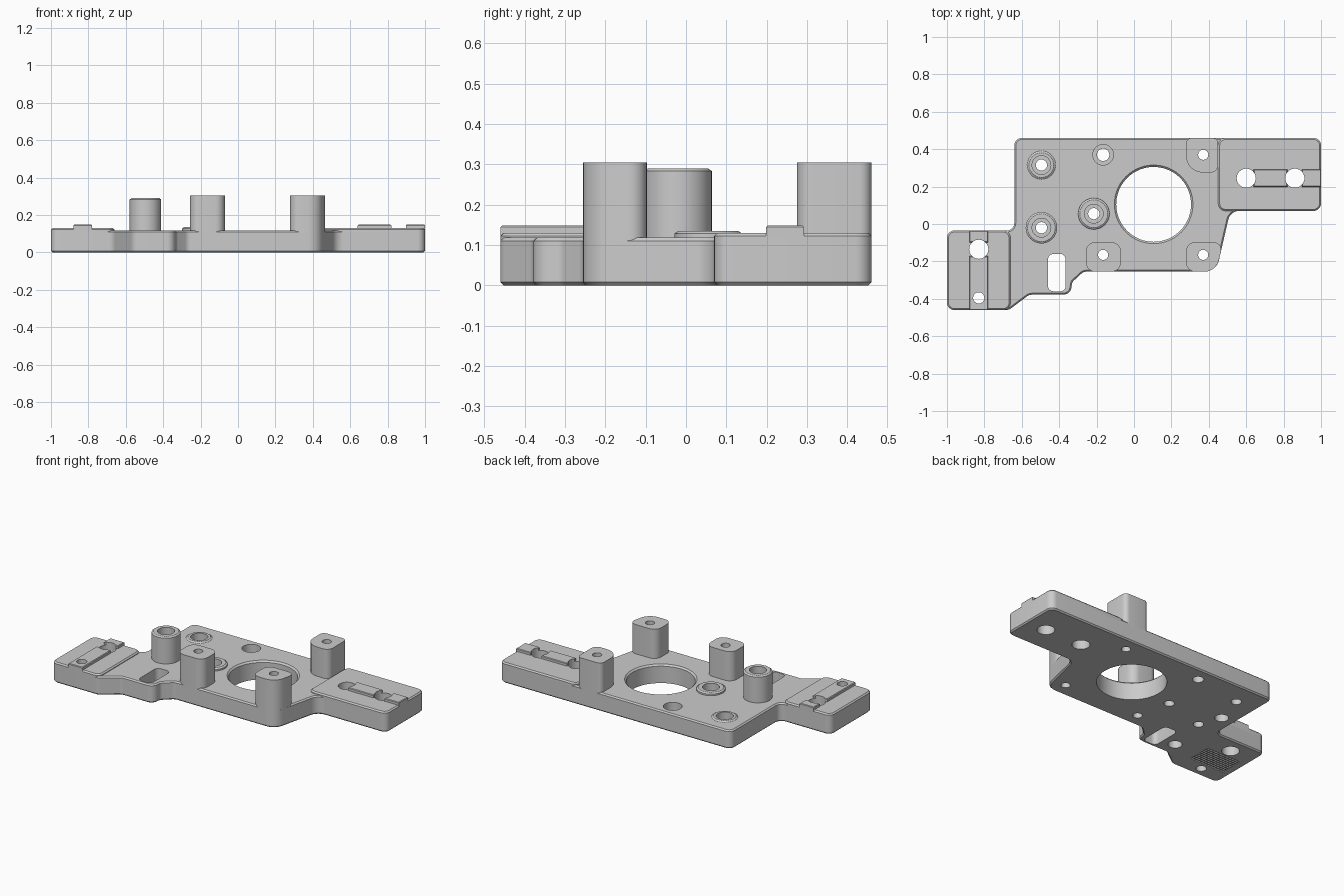
import bpy, bmesh, math
from mathutils import Vector

if "Cube" in bpy.data.objects:
    bpy.data.objects.remove(bpy.data.objects["Cube"])

grey = bpy.data.materials.new("grey_plastic")
grey.diffuse_color = (0.6, 0.6, 0.6, 1)
grey.use_nodes = True
grey.node_tree.nodes["Principled BSDF"].inputs["Base Color"].default_value = grey.diffuse_color


def rounded(points, seg=7):
    """Polygon from (x, y, corner radius) points."""
    out = []
    n = len(points)
    for i, (x, y, r) in enumerate(points):
        p = Vector((x, y))
        a = (Vector(points[i - 1][:2]) - p).normalized()
        b = (Vector(points[(i + 1) % n][:2]) - p).normalized()
        if r <= 0:
            out.append((x, y))
            continue
        half = a.angle(b) / 2
        c = p + (a + b).normalized() * r / math.sin(half)
        t = r / math.tan(half)
        s, e = p + a * t - c, p + b * t - c
        a0 = math.atan2(s.y, s.x)
        da = (math.atan2(e.y, e.x) - a0 + math.pi) % (2 * math.pi) - math.pi
        for k in range(seg + 1):
            w = a0 + da * k / seg
            out.append((c.x + r * math.cos(w), c.y + r * math.sin(w)))
    return out


def rect(x0, y0, x1, y1, r=0.0):
    return [(x0, y0, r), (x1, y0, r), (x1, y1, r), (x0, y1, r)]


def prism(bm, points, z0, z1, top=0.0, bottom=0.0):
    """Upright prism with optional chamfers on its top and bottom rims."""
    pts = rounded(points)
    rows = [[bm.verts.new((x, y, z)) for x, y in pts] for z in (z0 + bottom, z1 - top)]
    caps = [bm.faces.new(rows[0]), bm.faces.new(rows[1])]
    n = len(pts)
    for i in range(n):
        j = (i + 1) % n
        bm.faces.new((rows[0][i], rows[0][j], rows[1][j], rows[1][i]))
    bmesh.ops.recalc_face_normals(bm, faces=bm.faces)
    for cap, d, z in ((caps[0], bottom, z0), (caps[1], top, z1)):
        if d:
            bmesh.ops.inset_region(bm, faces=[cap], thickness=d, use_even_offset=True)
            for v in cap.verts:
                v.co.z = z


def lathe(bm, x, y, profile, seg=40):
    """Solid of revolution from (radius, z) pairs, bottom to top."""
    rows = [[bm.verts.new((x + r * math.cos(2 * math.pi * k / seg),
                           y + r * math.sin(2 * math.pi * k / seg), z))
             for k in range(seg)] for r, z in profile]
    bm.faces.new(rows[0])
    bm.faces.new(rows[-1])
    for lo, hi in zip(rows, rows[1:]):
        for k in range(seg):
            j = (k + 1) % seg
            bm.faces.new((lo[k], lo[j], hi[j], hi[k]))


def finish(name, bm):
    bmesh.ops.recalc_face_normals(bm, faces=bm.faces)
    me = bpy.data.meshes.new(name)
    bm.to_mesh(me)
    bm.free()
    ob = bpy.data.objects.new(name, me)
    bpy.context.collection.objects.link(ob)
    me.materials.append(grey)
    return ob


# All holes, slots and recesses as one cutter
bm = bmesh.new()
lathe(bm, 0.105, 0.105, [(0.2, -0.1), (0.2, 0.108), (0.212, 0.12), (0.212, 0.4)], 72)
for x, y, r in [(0.37, 0.37, 0.027), (0.37, -0.165, 0.027), (-0.165, -0.165, 0.027),
                (0.6, 0.245, 0.051), (0.86, 0.245, 0.051),
                (-0.83, -0.135, 0.051), (-0.83, -0.395, 0.03)]:
    lathe(bm, x, y, [(r, -0.1), (r, 0.4)])
for x, y, r, R, step in [(-0.165, 0.37, 0.033, 0.055, 0.06), (-0.495, 0.315, 0.03, 0.05, 0.06),
                         (-0.215, 0.055, 0.03, 0.05, 0.06), (-0.495, -0.02, 0.03, 0.05, 0.2)]:
    lathe(bm, x, y, [(r, -0.1), (r, step), (R, step), (R, 0.4)])
for x, y in [(-0.55, 0.12), (-0.54, -0.28)]:          # blind holes underneath
    lathe(bm, x, y, [(0.04, -0.1), (0.04, 0.06)])
prism(bm, rect(-0.46, -0.36, -0.365, -0.16, 0.03), -0.1, 0.4)
for i in range(9):                                     # grooves underneath
    y = -0.27 + (i - 4) * 0.0175
    prism(bm, rect(-0.95, y - 0.005, -0.71, y + 0.005), -0.1, 0.02)
cutter = finish("hole_cutter", bm)
cutter.hide_render = True

parts = []


def prism_part(name, points, z0, z1, top=0.0, bottom=0.0):
    bm = bmesh.new()
    prism(bm, points, z0, z1, top, bottom)
    parts.append(finish(name, bm))


def lathe_part(name, x, y, profile):
    bm = bmesh.new()
    lathe(bm, x, y, profile)
    parts.append(finish(name, bm))


# Base plate
prism_part("base_plate", [
    (-0.64, 0.46, 0.04), (-0.64, -0.035, 0.04), (-1, -0.035, 0.04), (-1, -0.46, 0.04),
    (-0.67, -0.46, 0.05), (-0.56, -0.378, 0.05), (-0.34, -0.378, 0.045),
    (-0.33, -0.31, 0.03), (-0.27, -0.255, 0.04), (0.44, -0.255, 0.08),
    (0.515, 0.07, 0.06), (1, 0.07, 0.04), (1, 0.46, 0.04)], 0, 0.118, 0.008, 0.008)

# Raised end pads
prism_part("right_pad", rect(0.45, 0.07, 1, 0.46, 0.04), 0.1, 0.13, 0.008)
prism_part("left_pad", rect(-1, -0.46, -0.66, -0.035, 0.04), 0.1, 0.13, 0.008)

# Locating rails on the pads, split around the holes
for name, box in [("right_rail_inner", (0.64, 0.198, 0.82, 0.292)),
                  ("right_rail_outer", (0.898, 0.198, 1, 0.292)),
                  ("left_rail_front", (-0.88, -0.46, -0.78, -0.172)),
                  ("left_rail_back", (-0.88, -0.098, -0.78, -0.035))]:
    prism_part(name, rect(*box), 0.12, 0.148, 0.004)

# Screw posts
prism_part("post_back_right", [(0.278, 0.275, 0.09), (0.45, 0.275, 0.04),
                               (0.45, 0.46, 0.03), (0.278, 0.46, 0.03)], 0.1, 0.305)
prism_part("post_front_left", rect(-0.257, -0.255, -0.07, -0.097, 0.05), 0.1, 0.305)
prism_part("post_front_right", [(0.278, -0.255, 0.05), (0.44, -0.255, 0.08),
                                (0.476, -0.097, 0.04), (0.278, -0.097, 0.05)], 0.1, 0.305)

# Round bosses
for name, x, y, r, top in [("tall_boss", -0.495, -0.02, 0.084, 0.29),
                           ("middle_ring", -0.215, 0.055, 0.084, 0.135),
                           ("back_ring", -0.495, 0.315, 0.076, 0.125)]:
    lathe_part(name, x, y, [(r, 0.1), (r, top - 0.007), (r - 0.01, top)])

# Cut every part, then drop the cutter
for ob in parts:
    mod = ob.modifiers.new("holes", 'BOOLEAN')
    mod.operation = 'DIFFERENCE'
    mod.solver = 'EXACT'
    mod.use_self = True
    mod.object = cutter
bpy.context.view_layer.update()
dg = bpy.context.evaluated_depsgraph_get()
cut = [bpy.data.meshes.new_from_object(ob.evaluated_get(dg)) for ob in parts]
for ob, me in zip(parts, cut):
    ob.modifiers.clear()
    ob.data = me
    me.shade_smooth()
    me.set_sharp_from_angle(angle=math.radians(25))
bpy.data.objects.remove(cutter)
